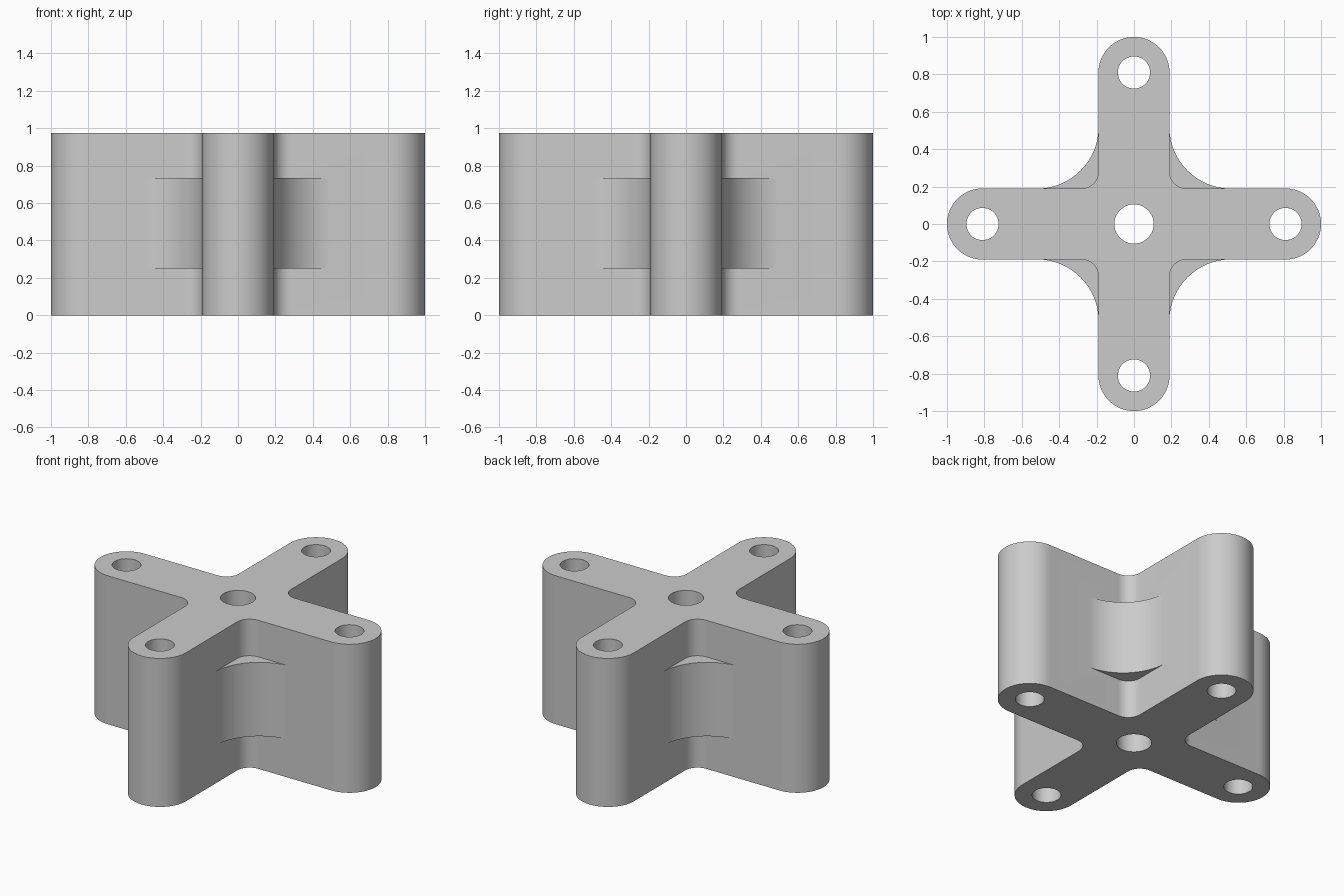
import bpy
import bmesh
from math import pi, sin, cos
from mathutils import Matrix

HALF = 0.19      # arm half width, also the radius of the arm tips
TIP = 1 - HALF   # centre of each arm tip
HEIGHT = 0.975

if "Cube" in bpy.data.objects:
    bpy.data.objects.remove(bpy.data.objects["Cube"])

grey = bpy.data.materials.new("light grey")
grey.use_nodes = True
grey.diffuse_color = (0.6, 0.6, 0.6, 1)
grey.node_tree.nodes["Principled BSDF"].inputs["Base Color"].default_value = grey.diffuse_color


def arc(cx, cy, radius, start, end, steps):
    angles = [start + (end - start) * i / steps for i in range(steps + 1)]
    return [(cx + radius * cos(a), cy + radius * sin(a)) for a in angles]


def four_fold(points):
    """Repeat a quarter outline around the z axis."""
    turns = [(1, 0), (0, 1), (-1, 0), (0, -1)]
    return [(x * c - y * s, x * s + y * c) for c, s in turns for x, y in points]


def prism(name, outline, bottom, top):
    bm = bmesh.new()
    base = bm.faces.new([bm.verts.new((x, y, bottom)) for x, y in outline])
    grown = bmesh.ops.extrude_face_region(bm, geom=[base])["geom"]
    verts = [v for v in grown if isinstance(v, bmesh.types.BMVert)]
    bmesh.ops.translate(bm, verts=verts, vec=(0, 0, top - bottom))
    bmesh.ops.recalc_face_normals(bm, faces=bm.faces)
    mesh = bpy.data.meshes.new(name)
    bm.to_mesh(mesh)
    bm.free()
    mesh.materials.append(grey)
    obj = bpy.data.objects.new(name, mesh)
    bpy.context.collection.objects.link(obj)
    return obj


def combine(target, tool, operation):
    mod = target.modifiers.new(tool.name, "BOOLEAN")
    mod.operation = operation
    mod.solver = "EXACT"
    mod.object = tool
    tool.hide_render = True


# Cross body: rounded arm tip, then a small fillet in the inner corner
small = 0.09
corner = HALF + small
quarter = arc(TIP, 0, HALF, -pi / 2, pi / 2, 32)
quarter += arc(corner, corner, small, 1.5 * pi, pi, 12)
body = prism("cross_bracket", four_fold(quarter), 0, HEIGHT)

# Wide corner webs around the middle of the height, sunk slightly into the arms
wide = 0.33
centre = HALF + wide
web_quarter = [(centre, 0)] + arc(centre, centre, wide + 0.001, 1.5 * pi, pi, 24)
web = prism("corner_webs", four_fold(web_quarter), 0.25, 0.735)
combine(body, web, "UNION")

# Through holes in the centre and near each tip
holes = [("centre_hole", 0, 0, 0.105)]
holes += [("arm_hole_%d" % i, x, y, 0.086)
          for i, (x, y) in enumerate(four_fold([(TIP, 0)]))]
cutters = [web]
for name, x, y, radius in holes:
    cutter = prism(name, arc(x, y, radius, 0, 2 * pi, 40)[:-1], -0.1, HEIGHT + 0.1)
    combine(body, cutter, "DIFFERENCE")
    cutters.append(cutter)

# Bake the result and remove the helpers
graph = bpy.context.evaluated_depsgraph_get()
baked = bpy.data.meshes.new_from_object(body.evaluated_get(graph))
body.modifiers.clear()
body.data = baked
for cutter in cutters:
    bpy.data.objects.remove(cutter)

bpy.ops.object.select_all(action="DESELECT")
body.select_set(True)
bpy.context.view_layer.objects.active = body
bpy.ops.object.shade_smooth_by_angle(angle=pi / 6)
